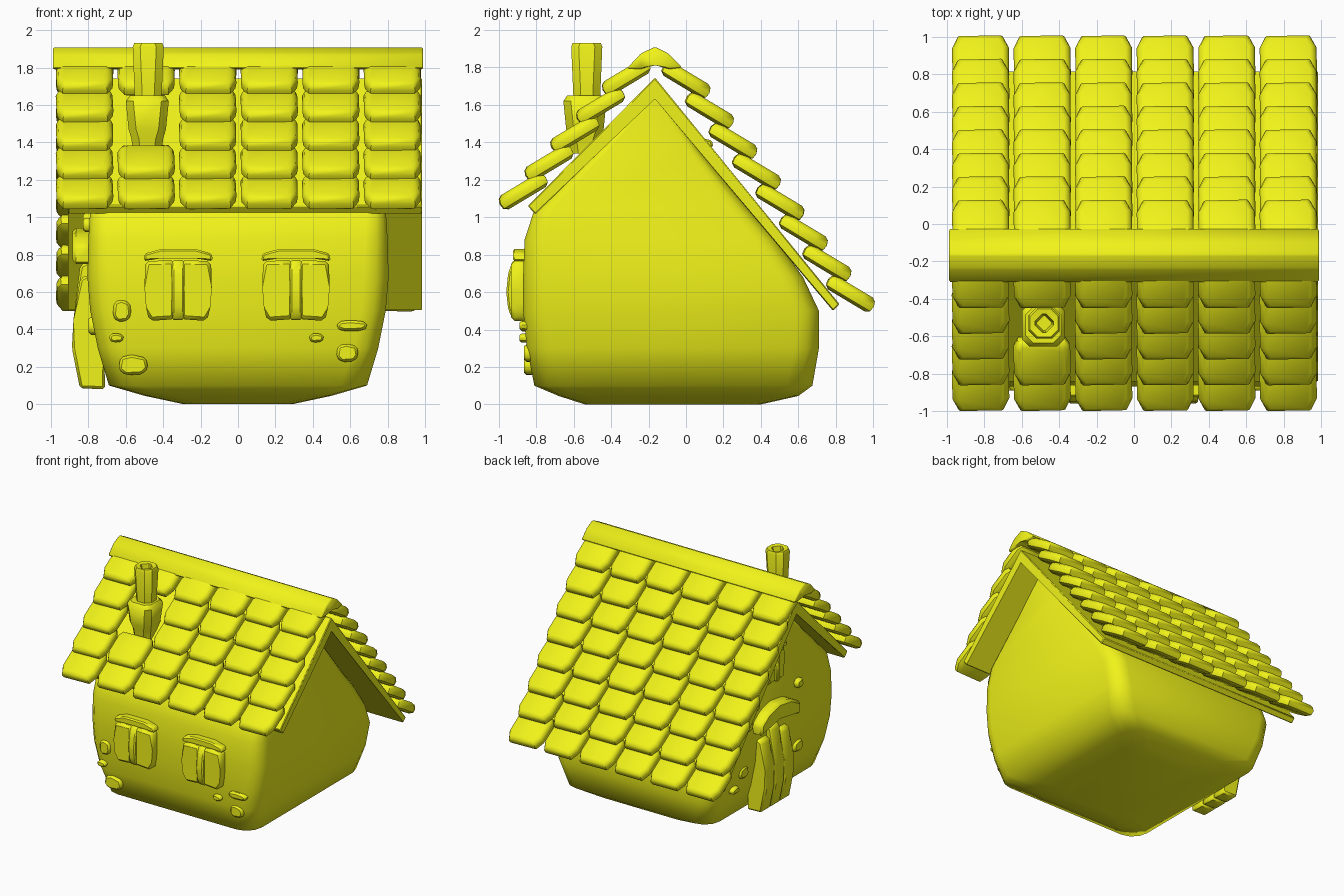
import bpy, bmesh, math, random
from mathutils import Matrix, Vector

if "Cube" in bpy.data.objects:
    bpy.data.objects.remove(bpy.data.objects["Cube"])

random.seed(4)
MAT = bpy.data.materials.new("yellow")
MAT.diffuse_color = (0.88, 0.9, 0.01, 1)
MAT.use_nodes = True
MAT.node_tree.nodes["Principled BSDF"].inputs["Base Color"].default_value = MAT.diffuse_color


def finish(name, bm, angle=40):
    bmesh.ops.recalc_face_normals(bm, faces=bm.faces)
    me = bpy.data.meshes.new(name)
    bm.to_mesh(me)
    bm.free()
    me.shade_smooth()
    me.set_sharp_from_angle(angle=math.radians(angle))
    me.materials.append(MAT)
    ob = bpy.data.objects.new(name, me)
    bpy.context.collection.objects.link(ob)
    return ob


def loft(name, rings, angle=40):
    """Skin a list of equal-length point rings and cap both ends."""
    bm = bmesh.new()
    vs = [[bm.verts.new(p) for p in r] for r in rings]
    n = len(rings[0])
    for a, b in zip(vs, vs[1:]):
        for i in range(n):
            j = (i + 1) % n
            bm.faces.new((a[i], a[j], b[j], b[i]))
    bm.faces.new(vs[0])
    bm.faces.new(vs[-1])
    return finish(name, bm, angle)


def slab(name, outline, d0, d1, side="front", bevel=0.012, angle=40):
    """Extrude an outline: 'front' uses (x, z) along y, 'side' uses (y, z) along x."""
    bm = bmesh.new()
    put = (lambda a, b, d: (a, d, b)) if side == "front" else (lambda a, b, d: (d, a, b))
    lo = [bm.verts.new(put(a, b, d0)) for a, b in outline]
    hi = [bm.verts.new(put(a, b, d1)) for a, b in outline]
    n = len(outline)
    for i in range(n):
        j = (i + 1) % n
        bm.faces.new((lo[i], lo[j], hi[j], hi[i]))
    bm.faces.new(lo)
    bm.faces.new(hi)
    if bevel:
        bmesh.ops.bevel(bm, geom=bm.edges[:], offset=bevel, segments=1,
                        affect='EDGES', clamp_overlap=True)
    return finish(name, bm, angle)


def rounded(cx, cy, hx, hy, r, z, steps=3):
    """Rounded rectangle ring at height z."""
    r = min(r, hx * 0.9, hy * 0.9)
    pts = []
    for k, (sx, sy) in enumerate(((1, 1), (-1, 1), (-1, -1), (1, -1))):
        for s in range(steps + 1):
            t = math.pi / 2 * (k + s / steps)
            pts.append((cx + sx * (hx - r) + r * math.cos(t),
                        cy + sy * (hy - r) + r * math.sin(t), z))
    return pts


# Plump walls: height, half width, front y, back y, corner radius
layers = [(0, .29, -.54, .40, .15), (.045, .50, -.68, .60, .16), (.1, .69, -.81, .675, .14),
          (.3, .75, -.85, .71, .13), (.5, .79, -.87, .71, .13), (.68, .805, -.87, .625, .13),
          (.88, .80, -.862, .48, .12), (1.04, .79, -.81, .335, .10), (1.35, .78, -.48, .075, .06),
          (1.64, .77, -.18, -.15, .01)]
loft("house_walls", [rounded(0, (a + b) / 2, h, (b - a) / 2, r, z) for z, h, a, b, r in layers], 60)

# Roof boards and ridge cap
slab("roof_boards", [(-.165, 1.745), (-.845, 1.06), (-.805, 1.015), (-.165, 1.64),
                     (.785, .50), (.82, .535)], -.91, .985, "side", 0.006)
slab("ridge_cap", [(-.315, 1.795), (-.24, 1.875), (-.165, 1.91), (-.095, 1.875), (-.02, 1.80),
                   (-.09, 1.79), (-.165, 1.82), (-.24, 1.79)], -.99, .99, "side", 0.008, 50)

# Roof tile: one pillowy eight-sided mesh shared by all tiles
plan = [(-.12, -.14), (.12, -.14), (.152, -.07), (.152, .10), (.13, .14),
        (-.13, .14), (-.152, .10), (-.152, -.07)]
tile = loft("roof_tile", [[(x * s, y * s, z) for x, y in plan]
                          for s, z in ((.8, -.042), (.97, -.026), (1, .006), (.93, .032), (.78, .044))], 45)
mesh = tile.data
bpy.data.objects.remove(tile)


def tile_row(side, row, y, z, tilt, skip=()):
    for col in range(6):
        if col in skip:
            continue
        ob = bpy.data.objects.new(f"{side}_tile_{row}_{col}", mesh)
        bpy.context.collection.objects.link(ob)
        rot = Matrix.Rotation(math.radians(tilt), 4, 'X')
        turn = Matrix.Rotation(random.uniform(.005, .03), 4, 'Z')
        flip = Matrix.Rotation(math.pi if side == "back" else 0, 4, 'Z')
        ob.matrix_world = Matrix.Translation((-.82 + .329 * col, y, z)) @ rot @ turn @ flip


for r in range(5):
    tile_row("front", r, -.32 - .1375 * r, 1.745 - .152 * r, 31, (1,) if r in (1, 2) else ())
for r in range(8):
    tile_row("back", r, .0 + .1255 * r, 1.732 - .163 * r, -31)

# Chimney base and hollow pot
loft("chimney_base", [rounded(-.485, -.54, h, h, .04, z, 1)
                      for z, h in ((1.34, .075), (1.42, .085), (1.47, .10), (1.62, .115), (1.65, .095))])
loft("chimney_pot", [rounded(-.48, -.53, h, h, .04, z, 1)
                     for z, h in ((1.6, .07), (1.65, .072), (1.91, .083), (1.93, .075),
                                  (1.925, .05), (1.85, .04))])

# Front windows: two bulging leaves, a centre post and an arched lintel
for side, cx in (("left", -.32), ("right", .31)):
    for leaf, s in (("a", -1), ("b", 1)):
        out = [(cx + s * x, z) for x, z in ((.015, .455), (.155, .445), (.172, .52), (.18, .62),
                                            (.176, .765), (.015, .77))]
        slab(f"{side}_window_leaf_{leaf}", out, -.935, -.84, "front", .02)
    slab(f"{side}_window_post", [(-.96, .6), (-.95, .70), (-.925, .77), (-.85, .77),
                                 (-.85, .45), (-.925, .45), (-.95, .51)],
         cx - .032, cx + .032, "side", .01)
    slab(f"{side}_window_lintel", [(cx + x, z) for x, z in
                                   ((-.185, .765), (-.18, .805), (-.09, .83), (.09, .83), (.18, .805),
                                    (.185, .765), (.09, .78), (-.09, .78))], -.925, -.83, "front", .01)

# Door in the left wall: three curved planks under an arched hood
for i, top in enumerate((.69, .76, .69)):
    y = -.17 + .128 * i
    prof = [(-.81, top), (-.845, top - .02), (-.88, .45), (-.888, .3), (-.845, .085),
            (-.71, .08), (-.72, .4), (-.74, top)]
    slab(f"door_plank_{i}", prof, y, y + .124, "front", .014)
slab("door_hood", [(-.26, .74), (-.27, .85), (-.14, .92), (.02, .945), (.16, .91), (.26, .84),
                   (.25, .74), (.14, .81), (.02, .835), (-.13, .81)], -.885, -.77, "side", .02)

# Small gable window above the door
for s in (-1, 1):
    slab(f"gable_window_leaf_{s}", [(.01 + s * y, z) for y, z in
                                    ((.01, 1.12), (.10, 1.11), (.12, 1.25), (.115, 1.37), (.01, 1.38))],
         -.85, -.75, "side", .018)
slab("gable_window_post", [(-.015, 1.12), (.035, 1.12), (.035, 1.38), (-.015, 1.38)],
     -.87, -.75, "side", .012)
slab("gable_window_lintel", [(-.125, 1.37), (-.12, 1.41), (0, 1.44), (.14, 1.41), (.145, 1.37), (0, 1.39)],
     -.86, -.75, "side", .01)


# Loose stones set in the plaster: a, z, width, height
def stone(name, a, z, w, h, d0, d1, side):
    hexa = [(a + w / 2 * x, z + h / 2 * y) for x, y in
            ((-1, -.45), (-.5, -1), (.6, -.9), (1, -.3), (.85, .7), (-.1, 1), (-.85, .75))]
    slab(name, hexa, d0, d1, side, .014)


for i, (x, z, w, h) in enumerate(((-.62, .50, .10, .12), (-.65, .355, .08, .05), (-.56, .21, .16, .11),
                                  (.61, .42, .17, .06), (.42, .355, .08, .05), (.585, .275, .12, .10))):
    stone(f"front_stone_{i}", x, z, w, h, -.89 if z > .3 else -.865, -.79, "front")
for i, (y, z, w, h) in enumerate(((.24, .98, .10, .09), (.34, .85, .12, .09), (.36, .47, .12, .10),
                                  (.47, .36, .10, .06), (-.34, .96, .09, .08), (-.36, .42, .12, .10))):
    wall = -.83 if z > .6 else -.80
    stone(f"side_stone_{i}", y, z, w, h, wall, wall + .09, "side")
